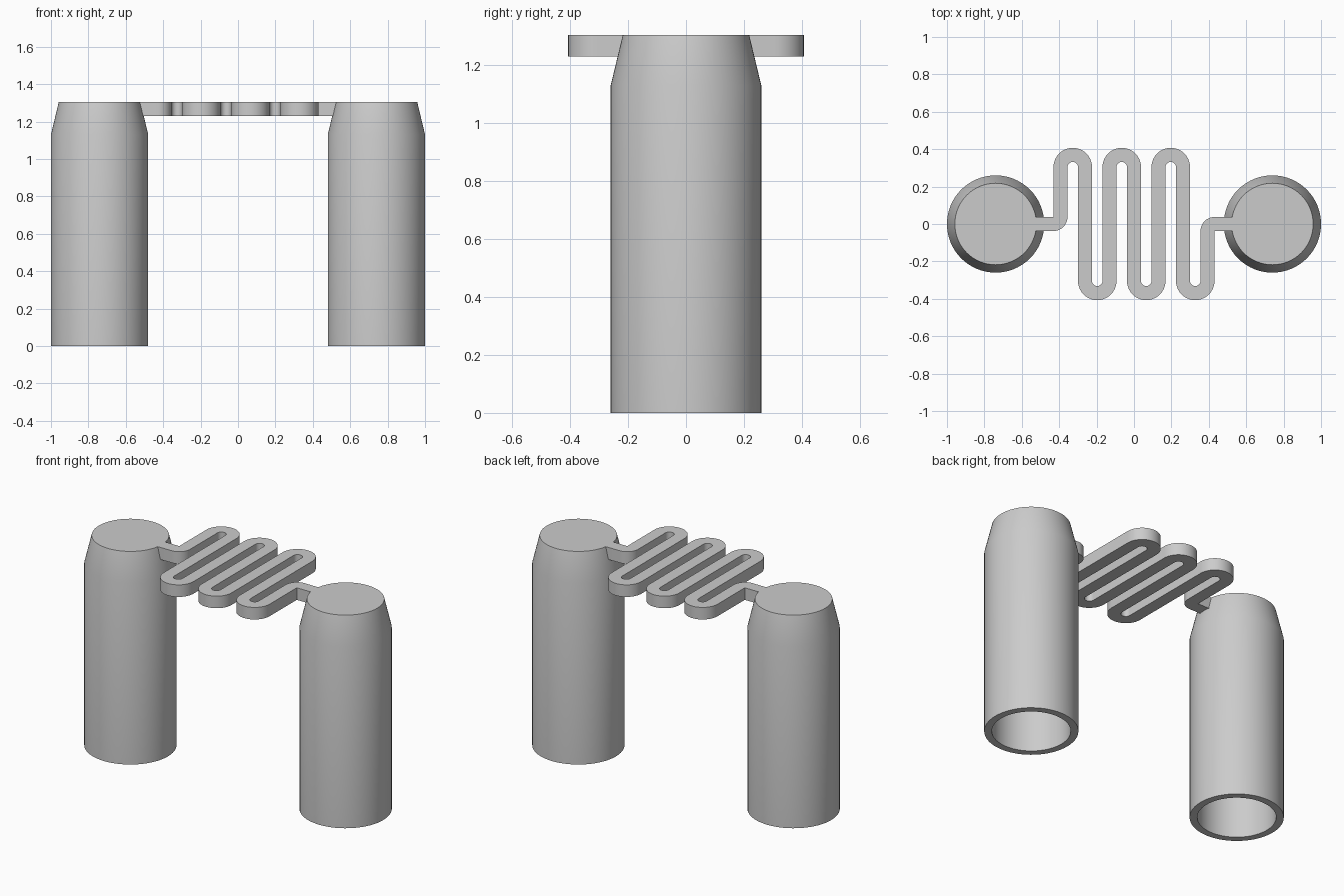
import bpy, bmesh, math
from mathutils import Vector

default_cube = bpy.data.objects.get("Cube")
if default_cube:
    bpy.data.objects.remove(default_cube, do_unlink=True)

TOP = 1.305
POST_X = 0.74
PITCH = 0.131          # spacing of the spring legs
HALF = 0.0375          # half the spring strip width
BEND_Y = 0.304         # height of the bend centres
STRIP_BOTTOM = 1.23

grey = bpy.data.materials.new("plain grey")
grey.use_nodes = True
colour = (0.6, 0.6, 0.6, 1)
grey.diffuse_color = colour
grey.node_tree.nodes["Principled BSDF"].inputs["Base Color"].default_value = colour


def finish(bm, name):
    bmesh.ops.remove_doubles(bm, verts=bm.verts, dist=0.0005)
    bmesh.ops.recalc_face_normals(bm, faces=bm.faces)
    mesh = bpy.data.meshes.new(name)
    bm.to_mesh(mesh)
    bm.free()
    mesh.materials.append(grey)
    obj = bpy.data.objects.new(name, mesh)
    bpy.context.collection.objects.link(obj)
    bpy.ops.object.select_all(action="DESELECT")
    obj.select_set(True)
    bpy.context.view_layer.objects.active = obj
    bpy.ops.object.shade_smooth_by_angle(angle=math.radians(30))
    return obj


def hollow_post(name, x, sides=64):
    # Lathe a closed-top, open-bottom tube with a tapered shoulder
    profile = [(0.218, 1.13), (0.218, 0), (0.26, 0), (0.26, 1.13), (0.218, TOP)]
    bm = bmesh.new()
    rings = []
    for r, z in profile:
        angles = [math.tau * i / sides for i in range(sides)]
        rings.append([bm.verts.new((x + r * math.cos(a), r * math.sin(a), z))
                      for a in angles])
    for low, high in zip(rings, rings[1:]):
        for i in range(sides):
            j = (i + 1) % sides
            bm.faces.new((low[i], low[j], high[j], high[i]))
    bm.faces.new(rings[0])
    bm.faces.new(rings[-1])
    return finish(bm, name)


def arc(cx, cy, radius, start, end, steps):
    # Centreline points paired with their direction of travel
    turn = 1 if end > start else -1
    for i in range(steps + 1):
        a = math.radians(start + (end - start) * i / steps)
        out = Vector((math.cos(a), math.sin(a)))
        yield Vector((cx, cy)) + out * radius, Vector((-out.y, out.x)) * turn


def spring_path():
    first = -3 * PITCH
    ahead = Vector((1, 0))
    path = [(Vector((-0.53, 0)), ahead)]
    path += arc(first - HALF, HALF, HALF, -90, 0, 10)
    for i in range(6):
        cx = first + (i + 0.5) * PITCH
        if i % 2 == 0:
            path += arc(cx, BEND_Y, PITCH / 2, 180, 0, 20)
        else:
            path += arc(cx, -BEND_Y, PITCH / 2, -180, 0, 20)
    path += arc(-first + HALF, -HALF, HALF, 180, 90, 10)
    path.append((Vector((0.53, 0)), ahead))
    return path


def spring_strip(name):
    # Sweep a rectangular section along the winding centreline
    bm = bmesh.new()
    sections = []
    for p, d in spring_path():
        side = Vector((-d.y, d.x)) * HALF
        a, b = p + side, p - side
        sections.append([bm.verts.new((q.x, q.y, z)) for q, z in
                         ((a, STRIP_BOTTOM), (b, STRIP_BOTTOM), (b, TOP), (a, TOP))])
    for s, t in zip(sections, sections[1:]):
        for i in range(4):
            j = (i + 1) % 4
            bm.faces.new((s[i], s[j], t[j], t[i]))
    bm.faces.new(sections[0])
    bm.faces.new(sections[-1])
    return finish(bm, name)


hollow_post("right_post", -POST_X)
hollow_post("left_post", POST_X)
spring_strip("winding_spring")
